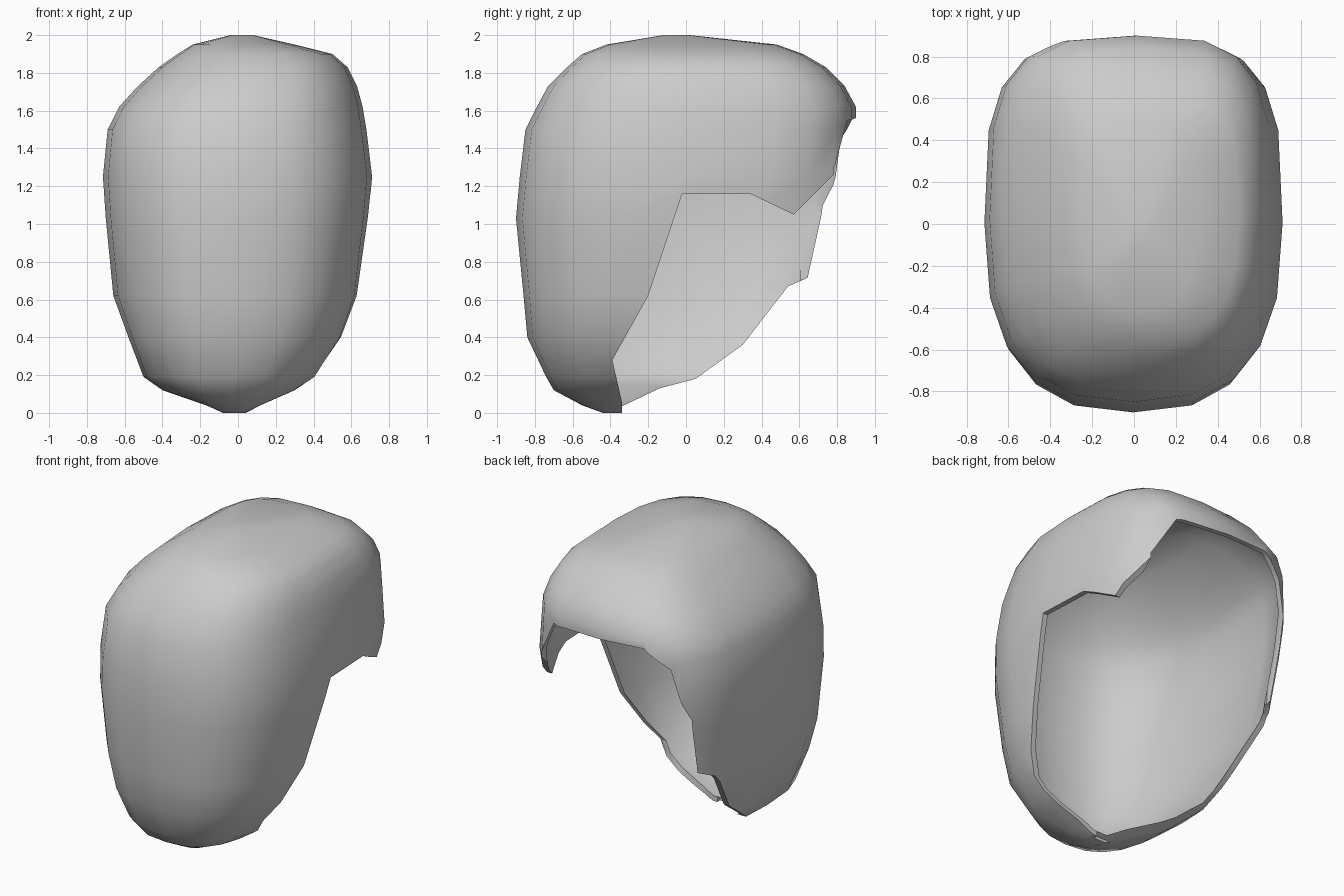
import bpy, bmesh, math

cube = bpy.data.objects.get("Cube")
if cube:
    bpy.data.objects.remove(cube, do_unlink=True)

grey = bpy.data.materials.new("plain_grey")
grey.use_nodes = True
colour = (0.6, 0.6, 0.6, 1)
grey.diffuse_color = colour
grey.node_tree.nodes["Principled BSDF"].inputs["Base Color"].default_value = colour


def add_object(name, bm):
    bmesh.ops.recalc_face_normals(bm, faces=bm.faces)
    mesh = bpy.data.meshes.new(name)
    bm.to_mesh(mesh)
    bm.free()
    obj = bpy.data.objects.new(name, mesh)
    bpy.context.collection.objects.link(obj)
    return obj


def loft(name, sections, count=20):
    """Stack squared-off ovals given as (z, x min, x max, y front, y back)."""
    bm = bmesh.new()
    rings = []
    for z, x0, x1, y0, y1 in sections:
        cx, cy, hx, hy = (x0 + x1) / 2, (y0 + y1) / 2, (x1 - x0) / 2, (y1 - y0) / 2
        ring = []
        for i in range(count):
            a = math.tau * i / count
            c, s = math.cos(a), math.sin(a)
            power = 2 / (3.4 if s > 0 else 2.6)
            ring.append(bm.verts.new((cx + hx * math.copysign(abs(c) ** power, c),
                                      cy + hy * math.copysign(abs(s) ** power, s), z)))
        rings.append(ring)
    for low, high in zip(rings, rings[1:]):
        for i in range(count):
            j = (i + 1) % count
            bm.faces.new((low[i], low[j], high[j], high[i]))
    bm.faces.new(rings[0])
    bm.faces.new(rings[-1])
    return add_object(name, bm)


def prism(name, outline, place, start, end):
    """Extrude an outline between two positions along the remaining axis."""
    bm = bmesh.new()
    ends = [[bm.verts.new(place(u, v, w)) for u, v in outline] for w in (start, end)]
    for face in ends:
        bm.faces.new(face)
    for i in range(len(outline)):
        j = (i + 1) % len(outline)
        bm.faces.new((ends[0][i], ends[0][j], ends[1][j], ends[1][i]))
    obj = add_object(name, bm)
    obj.hide_render = True
    return obj


# Closed rounded body, wide in the middle and drawn in at top and bottom
shell = loft("curved_shell", [
    (0.00, -0.08, 0.04, -0.44, -0.32),
    (0.04, -0.17, 0.12, -0.55, -0.05),
    (0.12, -0.40, 0.31, -0.70, 0.30),
    (0.19, -0.50, 0.42, -0.74, 0.45),
    (0.40, -0.58, 0.56, -0.84, 0.62),
    (0.62, -0.66, 0.64, -0.86, 0.78),
    (1.03, -0.70, 0.69, -0.90, 0.86),
    (1.25, -0.715, 0.71, -0.88, 0.89),
    (1.50, -0.69, 0.68, -0.85, 0.90),
    (1.62, -0.63, 0.66, -0.79, 0.90),
    (1.73, -0.53, 0.63, -0.73, 0.84),
    (1.83, -0.42, 0.58, -0.63, 0.74),
    (1.90, -0.32, 0.50, -0.55, 0.62),
    (1.95, -0.24, 0.30, -0.42, 0.48),
    (2.00, -0.04, 0.08, -0.12, 0.02)])
shell.data.materials.append(grey)

# Cutters for the two differently shaped sides and the open back
left_outline = [(-0.34, -0.2), (-0.34, 0.06), (-0.39, 0.28), (-0.2, 0.62), (-0.02, 1.16),
                (0.34, 1.16), (0.57, 1.05), (0.8, 1.28), (0.88, 1.52), (1.2, 1.55), (1.2, -0.2)]
right_outline = [(-0.37, -0.2), (-0.37, 0.02), (-0.14, 0.13), (0.05, 0.18), (0.3, 0.36),
                 (0.54, 0.67), (0.77, 0.77), (0.84, 0.97), (0.88, 1.25), (1.2, 1.3), (1.2, -0.2)]
back_outline = [(-0.52, 0.2), (-0.55, 1.1), (-0.46, 1.45), (-0.3, 1.57),
                (0.38, 1.55), (0.52, 1.3), (0.55, 0.2)]
side = lambda y, z, x: (x, y, z)
rear = lambda x, z, y: (x, y, z)
cutters = [prism("left_cutter", left_outline, side, -0.011, 1.2),
           prism("right_cutter", right_outline, side, -1.2, 0.007),
           prism("back_cutter", back_outline, rear, 0.61, 1.3)]

# Hollow the body and open it
bpy.context.view_layer.objects.active = shell
shell.select_set(True)
wall = shell.modifiers.new("wall", 'SOLIDIFY')
wall.thickness = 0.035
wall.offset = -1
for cutter in cutters:
    cut = shell.modifiers.new(cutter.name, 'BOOLEAN')
    cut.operation = 'DIFFERENCE'
    cut.solver = 'EXACT'
    cut.object = cutter
for name in [m.name for m in shell.modifiers]:
    bpy.ops.object.modifier_apply(modifier=name)
for cutter in cutters:
    bpy.data.objects.remove(cutter, do_unlink=True)
bpy.ops.object.shade_smooth_by_angle(angle=math.radians(50))
